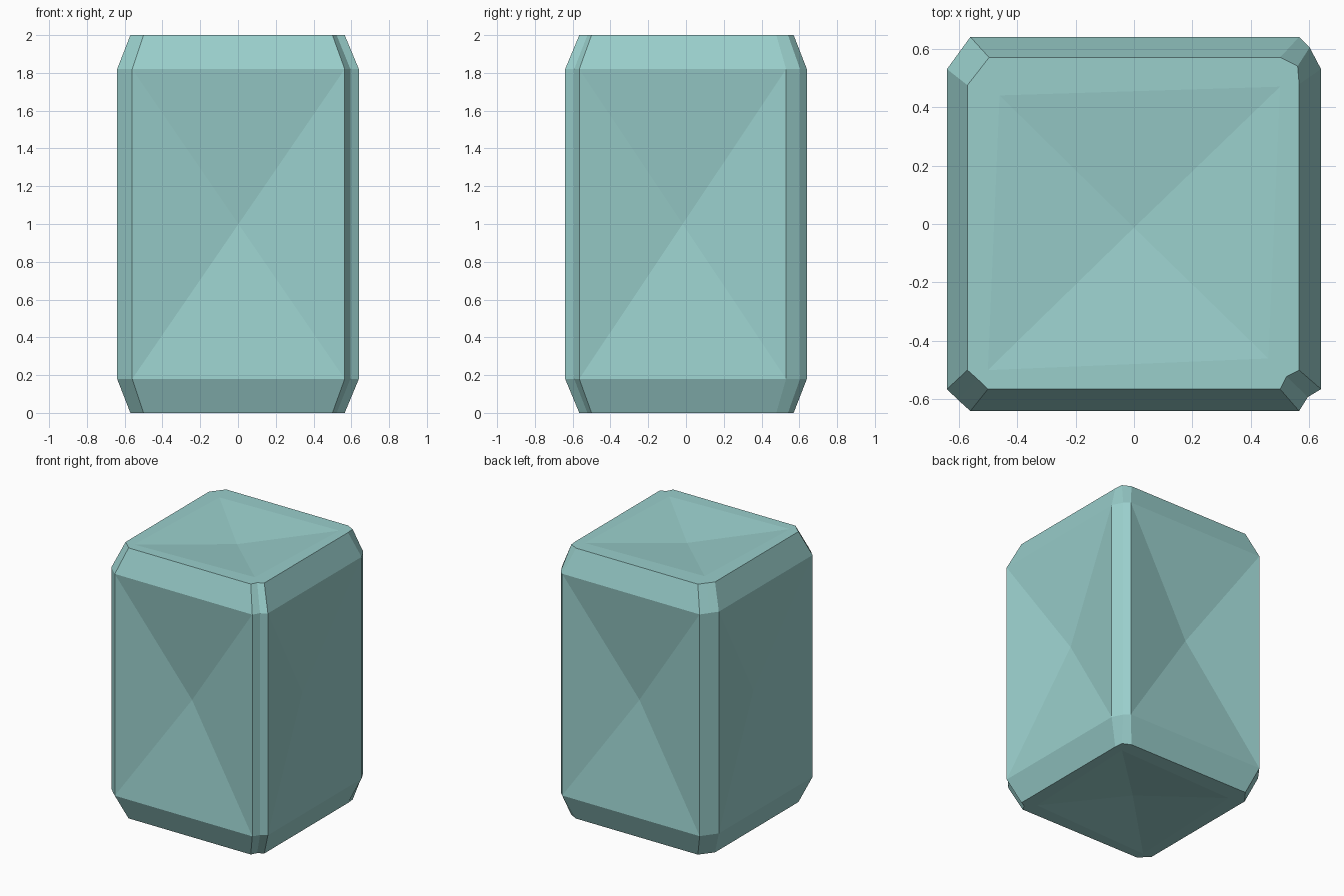
import bpy, bmesh

if "Cube" in bpy.data.objects:
    bpy.data.objects.remove(bpy.data.objects["Cube"])

# Cross-sections: four corners counter-clockwise from front-left, three points each
WIDE = [[(-.64, -.565), (-.602, -.602), (-.56, -.64)],
        [(.565, -.64), (.595, -.592), (.64, -.565)],
        [(.64, .53), (.601, .604), (.565, .64)],
        [(-.56, .64), (-.60, .585), (-.64, .53)]]
NARROW = [[(-.57, -.5), (-.534, -.532), (-.5, -.565)],
          [(.5, -.565), (.522, -.522), (.565, -.5)],
          [(.565, .478), (.56, .54), (.5, .57)],
          [(-.496, .57), (-.533, .522), (-.57, .475)]]
CAP_INSET = [(-.5, -.5), (.46, -.46), (.5, .47), (-.46, .44)]
WALL_DENT, CAP_DENT = .1, .05

bm = bmesh.new()


def ring(section, z):
    return [bm.verts.new((x, y, z)) for corner in section for x, y in corner]


def dent(loop, depth):
    """Fill a four-sided panel with a shallow pyramid pressed inwards."""
    face = bm.faces.new(loop)
    face.normal_update()
    centre = face.calc_center_median() - face.normal * depth
    poked = bmesh.ops.poke(bm, faces=[face])
    poked['verts'][0].co = centre


def cap(loop, z, flip):
    """Flat rim around a dented middle."""
    order = -1 if flip else 1
    inner = [bm.verts.new((x, y, z)) for x, y in CAP_INSET]
    for i in range(4):
        a, b, c = loop[3 * i:3 * i + 3]
        j = (i + 1) % 4
        for poly in ([a, b, inner[i]], [b, c, inner[i]],
                     [c, loop[3 * j], inner[j], inner[i]]):
            bm.faces.new(poly[::order])
    dent(inner[::order], CAP_DENT)


# Bevelled sides, with dented panels on the four large walls
rings = [ring(NARROW, 0), ring(WIDE, .18), ring(WIDE, 1.82), ring(NARROW, 2)]
for level, (low, high) in enumerate(zip(rings, rings[1:])):
    for i in range(12):
        j = (i + 1) % 12
        quad = [low[i], low[j], high[j], high[i]]
        if level == 1 and i % 3 == 2:
            dent(quad, WALL_DENT)
        else:
            bm.faces.new(quad)

# Top and bottom
cap(rings[3], 2, False)
cap(rings[0], 0, True)

mesh = bpy.data.meshes.new("dented_block")
bm.to_mesh(mesh)
bm.free()
block = bpy.data.objects.new("dented_block", mesh)
bpy.context.collection.objects.link(block)

mat = bpy.data.materials.new("teal")
mat.diffuse_color = (.32, .62, .6, 1)
mat.use_nodes = True
mat.node_tree.nodes["Principled BSDF"].inputs["Base Color"].default_value = mat.diffuse_color
mesh.materials.append(mat)
